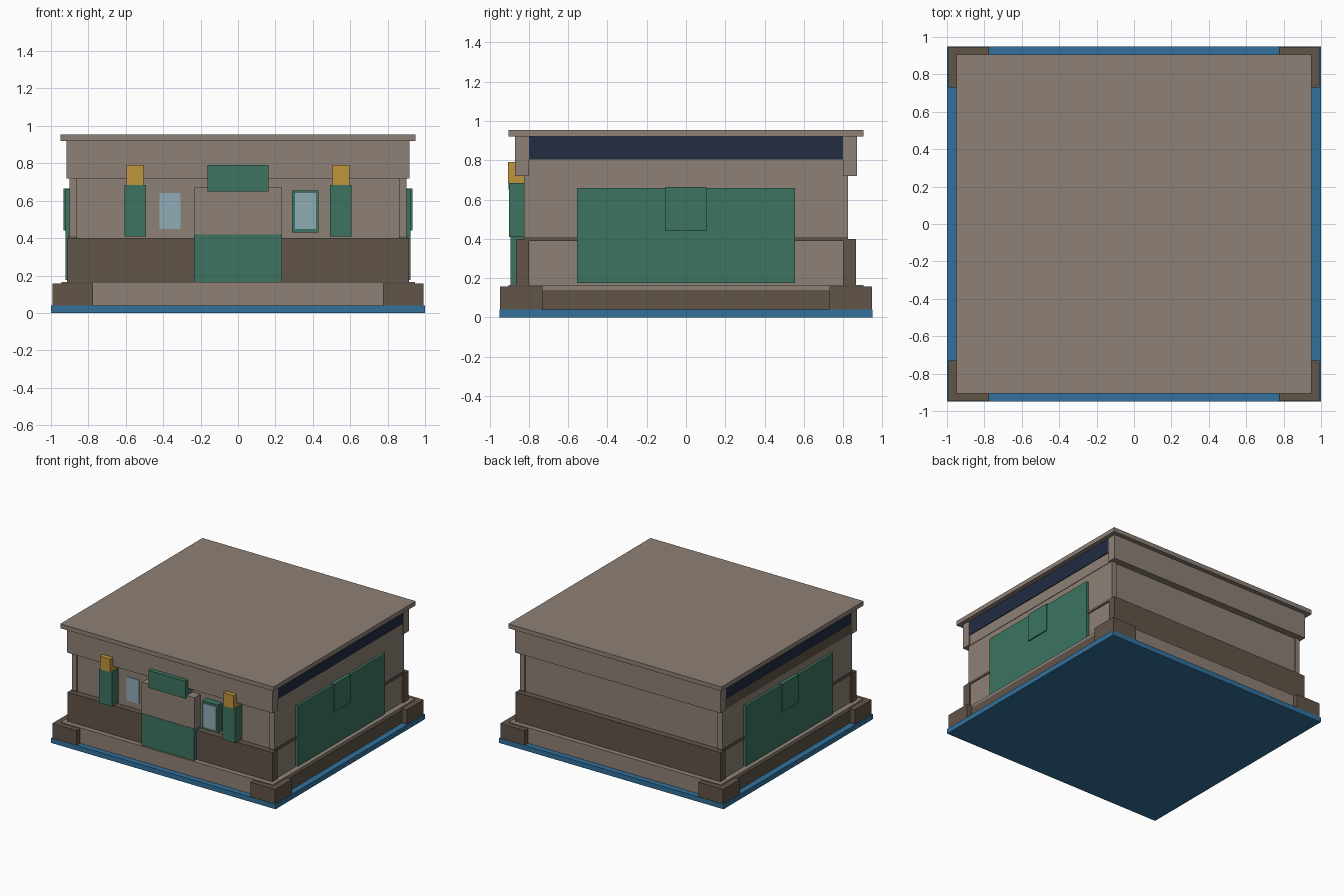
import bpy

cube = bpy.data.objects.get("Cube")
if cube:
    bpy.data.objects.remove(cube, do_unlink=True)


def material(name, rgb):
    m = bpy.data.materials.new(name)
    m.use_nodes = True
    m.diffuse_color = (*rgb, 1)
    m.node_tree.nodes["Principled BSDF"].inputs["Base Color"].default_value = (*rgb, 1)
    return m


TAN = material("tan_stone", (0.27, 0.22, 0.18))
BROWN = material("dark_brown", (0.12, 0.09, 0.066))
BLUE = material("base_blue", (0.032, 0.165, 0.33))
GREEN = material("green_panel", (0.045, 0.175, 0.12))
GOLD = material("gold", (0.52, 0.30, 0.046))
GLASS = material("pale_glass", (0.285, 0.415, 0.475))
NAVY = material("navy", (0.016, 0.025, 0.055))


def box(name, x, y, z, mat):
    """Axis-aligned box given by its (low, high) range on each axis."""
    bpy.ops.mesh.primitive_cube_add(size=1)
    o = bpy.context.object
    o.name = name
    spans = [sorted(r) for r in (x, y, z)]
    for v in o.data.vertices:
        v.co = [s[1] if c > 0 else s[0] for c, s in zip(v.co, spans)]
    o.data.materials.append(mat)
    return o


def sym(h):
    return (-h, h)


def flip(r, s):
    return (r[0] * s, r[1] * s)


# base, plinth and roof
box("base_plate", sym(1), sym(0.95), (0, 0.04), BLUE)
box("plinth", sym(0.945), sym(0.905), (0.04, 0.165), TAN)
box("roof_slab", sym(0.95), sym(0.905), (0.92, 0.955), TAN)

# main body
box("wall_core", sym(0.88), sym(0.815), (0.165, 0.92), TAN)

# front and back: brown belt and upper band
for s, side in ((-1, "front"), (1, "back")):
    box(side + "_belt", sym(0.913), flip((0.80, 0.865), s), (0.165, 0.40), BROWN)
    box(side + "_upper_band", sym(0.917), flip((0.80, 0.87), s), (0.72, 0.92), TAN)

# left and right walls with their trim and panels
for s, side in ((1, "left"), (-1, "right")):
    box(side + "_lower_wall", flip((0.86, 0.90), s), sym(0.81), (0.165, 0.39), TAN)
    box(side + "_ledge", flip((0.86, 0.908), s), sym(0.825), (0.39, 0.41), BROWN)
    box(side + "_upper_wall", flip((0.86, 0.902), s), sym(0.825), (0.41, 0.72), TAN)
    box(side + "_side_band", flip((0.86, 0.906), s), sym(0.81), (0.72, 0.805),
        TAN if s > 0 else BROWN)
    box(side + "_window_strip", flip((0.86, 0.912), s), sym(0.81), (0.805, 0.92), NAVY)
    box(side + "_skirt", flip((0.90, 0.95), s), sym(0.74), (0.04, 0.14), BROWN)
    box(side + "_green_panel", flip((0.88, 0.923), s), sym(0.555), (0.175, 0.66), GREEN)
    box(side + "_small_panel", flip((0.89, 0.932), s), sym(0.105), (0.44, 0.665), GREEN)
    for t, end in ((-1, "front"), (1, "back")):
        box(f"{end}_{side}_corner_block", flip((0.775, 0.993), s),
            flip((0.73, 0.946), t), (0.04, 0.157), BROWN)
    # pillars with gold caps
    box(side + "_pillar", flip((0.493, 0.607), s), (-0.902, -0.80), (0.41, 0.685), GREEN)
    box(side + "_pillar_cap", flip((0.505, 0.597), s), (-0.907, -0.80), (0.685, 0.79), GOLD)

# entrance
box("door", sym(0.235), (-0.893, -0.80), (0.165, 0.42), GREEN)
box("door_surround", sym(0.235), (-0.89, -0.80), (0.42, 0.67), TAN)
box("canopy", sym(0.164), (-0.905, -0.80), (0.65, 0.79), GREEN)

# front windows
box("right_window_pane", (-0.42, -0.308), (-0.822, -0.814), (0.45, 0.64), GLASS)
box("left_window_frame", (0.29, 0.43), (-0.87, -0.80), (0.43, 0.655), GREEN)
box("left_window_pane", (0.305, 0.418), (-0.876, -0.868), (0.45, 0.64), GLASS)
